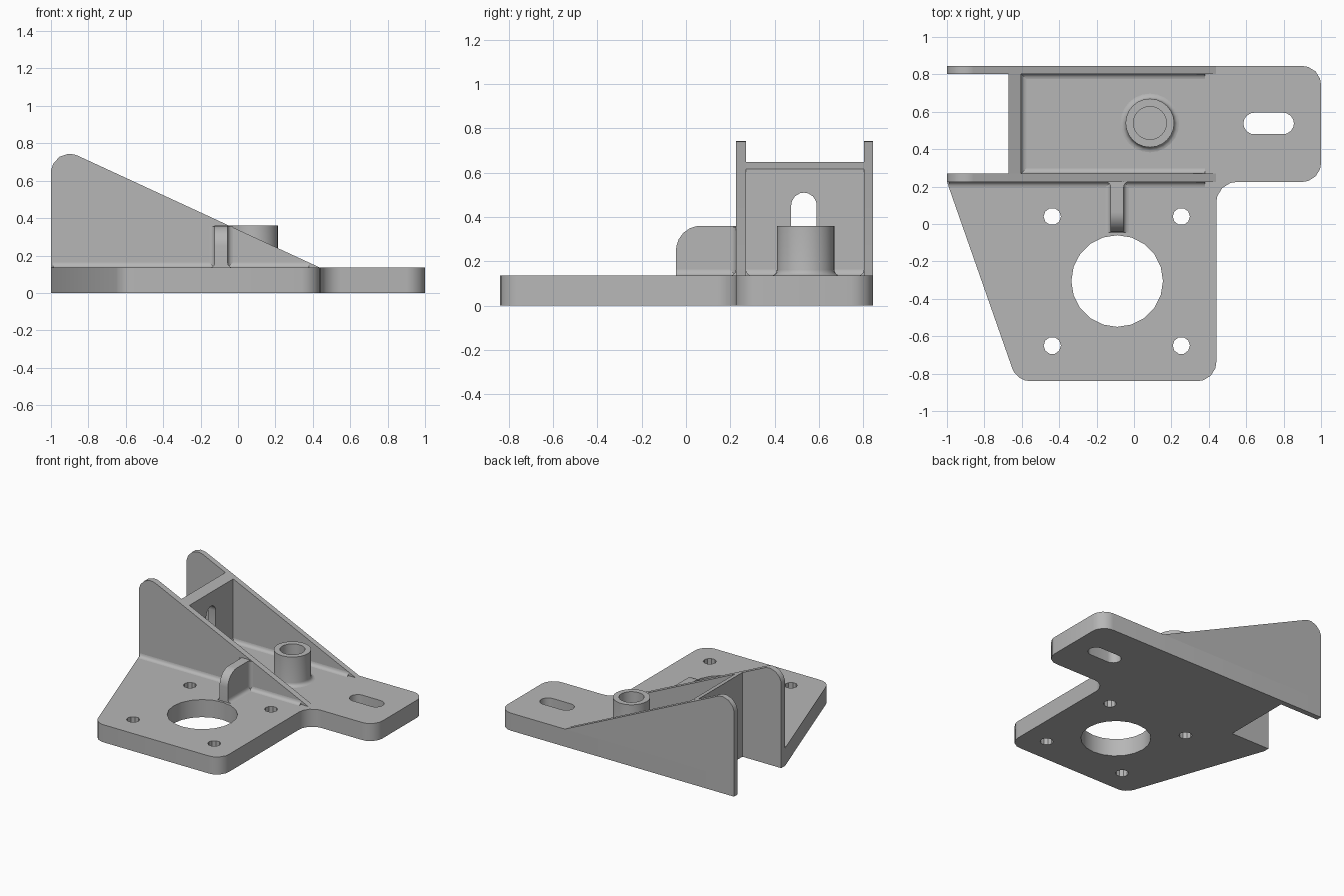
import bpy, bmesh, math
from mathutils import Vector

if "Cube" in bpy.data.objects:
    bpy.data.objects.remove(bpy.data.objects["Cube"])

grey = bpy.data.materials.new("plain grey")
grey.diffuse_color = (0.47, 0.47, 0.47, 1)
grey.use_nodes = True
grey.node_tree.nodes["Principled BSDF"].inputs["Base Color"].default_value = grey.diffuse_color

T = 0.135                      # plate thickness
R = 0.027                      # small fillet radius


def slope(x):                  # sloping top edge of the side walls
    return 0.8 - 0.462 * (x + 1)


def finish(name, bm):
    bmesh.ops.remove_doubles(bm, verts=bm.verts, dist=1e-5)
    bmesh.ops.recalc_face_normals(bm, faces=bm.faces)
    me = bpy.data.meshes.new(name)
    bm.to_mesh(me)
    bm.free()
    for p in me.polygons:
        p.use_smooth = True
    me.set_sharp_from_angle(angle=math.radians(30))
    me.materials.append(grey)
    ob = bpy.data.objects.new(name, me)
    bpy.context.collection.objects.link(ob)
    return ob


def rounded(points, seg=4):
    """Outline from (x, y, radius) corners."""
    out = []
    for i, (x, y, r) in enumerate(points):
        p = Vector((x, y))
        if not r:
            out.append(p)
            continue
        a = (Vector(points[i - 1][:2]) - p).normalized()
        b = (Vector(points[(i + 1) % len(points)][:2]) - p).normalized()
        half = a.angle(b) / 2
        c = p + (a + b).normalized() * (r / math.sin(half))
        d = r / math.tan(half)
        s, e = p + a * d - c, p + b * d - c
        for k in range(seg + 1):
            t = k / seg
            out.append(c + (s * (1 - t) + e * t).normalized() * r if 0 < k < seg
                       else c + (s if k == 0 else e))
    return out


def circle(x, y, r, n):
    return [Vector((x + r * math.cos(2 * math.pi * k / n),
                    y + r * math.sin(2 * math.pi * k / n))) for k in range(n)]


def prism(name, loops, axis, lo, hi):
    """Extrude an outline (first loop) with holes (other loops) along an axis."""
    cu = bpy.data.curves.new(name, 'CURVE')
    cu.dimensions = '2D'
    cu.fill_mode = 'BOTH'
    cu.extrude = (hi - lo) / 2
    for pts in loops:
        sp = cu.splines.new('POLY')
        sp.points.add(len(pts) - 1)
        for q, p in zip(sp.points, pts):
            q.co = (p[0], p[1], 0, 1)
        sp.use_cyclic_u = True
    tmp = bpy.data.objects.new(name + "_outline", cu)
    bpy.context.collection.objects.link(tmp)
    dg = bpy.context.evaluated_depsgraph_get()
    me = bpy.data.meshes.new_from_object(tmp.evaluated_get(dg))
    bm = bmesh.new()
    bm.from_mesh(me)
    bpy.data.objects.remove(tmp)
    bpy.data.curves.remove(cu)
    bpy.data.meshes.remove(me)
    for v in bm.verts:
        a, b, w = v.co
        w += (lo + hi) / 2
        v.co = {'z': (a, b, w), 'y': (a, w, b), 'x': (w, a, b)}[axis]
    return finish(name, bm)


def fillet(name, axis, u, v, su, sv, lo, hi, r=R):
    """Concave fillet strip in the corner (u, v), opening towards (su, sv)."""
    pts = [(u, v)]
    for k in range(5):
        t = math.pi / 2 * k / 4
        pts.append((u + su * r * (1 - math.sin(t)), v + sv * r * (1 - math.cos(t))))
    prism(name, [pts], axis, lo, hi)


# Base plate with its tab, open notch at the left, and holes
outline = rounded([(-1, 0.225, 0), (-0.627, -0.84, 0.1), (0.44, -0.84, 0.1),
                   (0.44, 0.225, 0.11), (1, 0.225, 0.1), (1, 0.845, 0.1),
                   (-1, 0.845, 0), (-1, 0.803, 0), (-0.67, 0.803, 0),
                   (-0.67, 0.271, 0), (-1, 0.271, 0)])
tab_slot = rounded([(0.585, 0.48, 0.057), (0.855, 0.48, 0.057),
                    (0.855, 0.595, 0.057), (0.585, 0.595, 0.057)])
holes = [circle(x, y, 0.046, 10) for x in (-0.437, 0.253) for y in (-0.65, 0.04)]
prism("base_plate", [outline, circle(-0.09, -0.305, 0.245, 20), tab_slot] + holes,
      'z', 0, T)

# Two sloping side walls
side = rounded([(-1, T, 0), (0.439, T, 0), (-1, slope(-1), 0.1)], 6)
prism("front_side_wall", [side], 'y', 0.225, 0.271)
prism("back_side_wall", [side], 'y', 0.803, 0.845)

# Cross wall with upright slot; its top follows the slope
wall_slot = rounded([(0.475, 0.24, 0.057), (0.59, 0.24, 0.057),
                     (0.59, 0.51, 0.057), (0.475, 0.51, 0.057)])
cross = prism("cross_wall", [[(0.271, T), (0.803, T), (0.803, 0.63), (0.271, 0.63)],
                             wall_slot], 'x', -0.67, -0.603)
for vert in cross.data.vertices:
    if vert.co.z > 0.6:
        vert.co.z = slope(vert.co.x)

# Stiffening rib in front of the front wall
prism("rib", [rounded([(0.225, T, 0), (-0.045, T, 0), (-0.045, 0.36, 0.11),
                       (0.225, 0.36, 0)], 6)], 'x', -0.125, -0.055)

# Hollow boss, turned from a profile
bm = bmesh.new()
prof = [(0.13 + R * (1 - math.sin(t)), T + R * (1 - math.cos(t)))
        for t in (math.pi / 8 * k for k in range(5))]
prof += [(0.13, 0.36), (0.088, 0.36), (0.088, 0.14), (0, 0.14)]
vs = [bm.verts.new((0.085 + r, 0.54, z)) for r, z in prof]
es = [bm.edges.new(p) for p in zip(vs, vs[1:])]
bmesh.ops.spin(bm, geom=vs + es, cent=(0.085, 0.54, 0), axis=(0, 0, 1),
               angle=2 * math.pi, steps=24)
finish("boss", bm)

# Fillets along the wall feet and around the rib
fillet("front_wall_outer_fillet", 'x', 0.225, T, -1, 1, -0.99, 0.38)
fillet("front_wall_inner_fillet", 'x', 0.271, T, 1, 1, -0.603, 0.38)
fillet("back_wall_inner_fillet", 'x', 0.803, T, -1, 1, -0.603, 0.38)
fillet("cross_wall_fillet", 'y', -0.603, T, 1, 1, 0.271, 0.803)
for label, x, s in (("left", -0.125, -1), ("right", -0.055, 1)):
    fillet(f"rib_{label}_foot_fillet", 'y', x, T, s, 1, -0.045, 0.225)
    fillet(f"rib_{label}_wall_fillet", 'z', x, 0.225, s, -1, T, 0.355)
